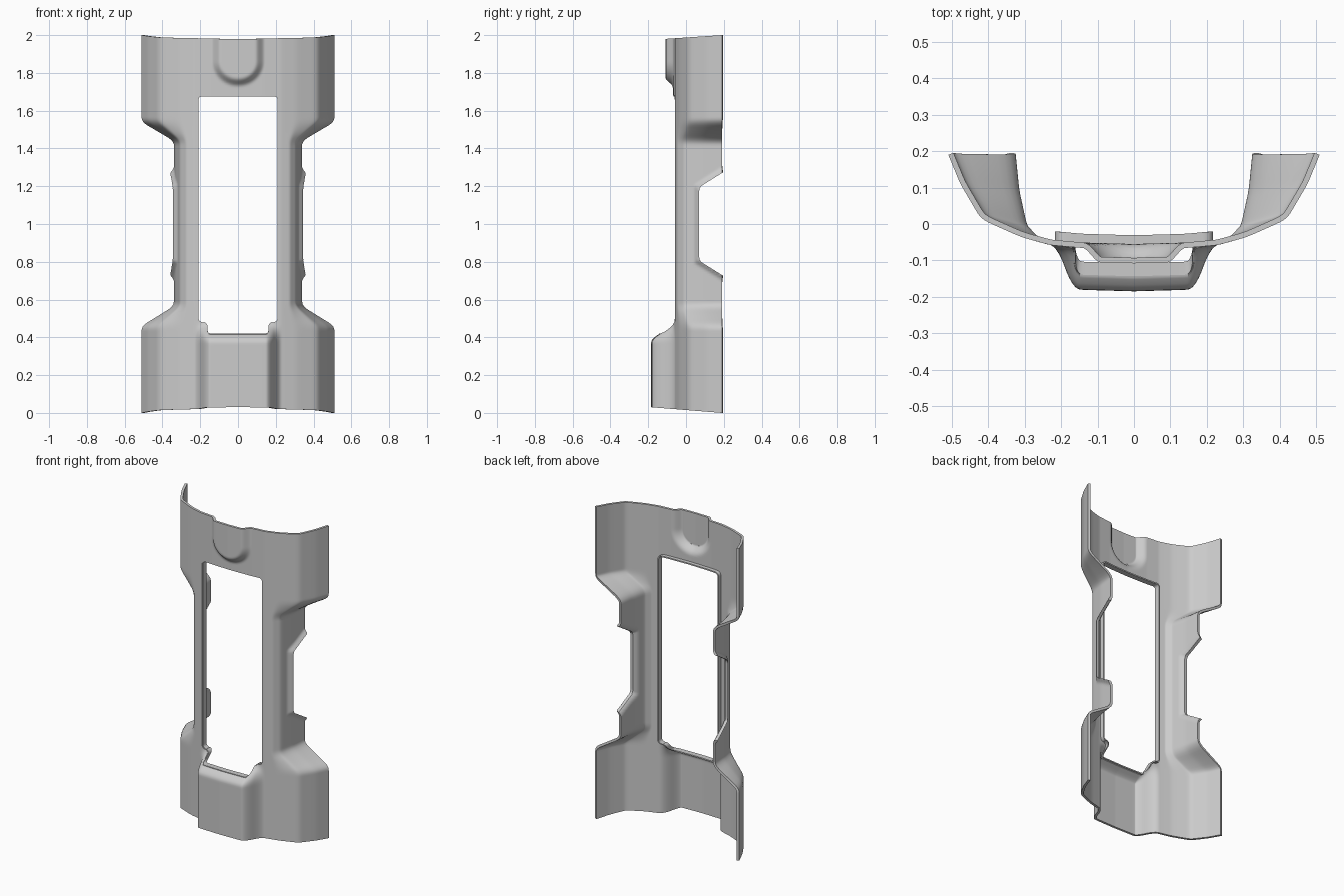
import bpy
import math
from mathutils import Vector

if "Cube" in bpy.data.objects:
    bpy.data.objects.remove(bpy.data.objects["Cube"])


def clamp(t):
    return max(0.0, min(1.0, t))


def smooth(t):
    t = clamp(t)
    return t * t * (3 - 2 * t)


def ramp(z, a, b):
    """Linear 0..1 ramp with softened ends."""
    return sum(clamp((z + k * 0.006 - a) / (b - a)) for k in range(-3, 4)) / 7


def make(name, verts, faces):
    mesh = bpy.data.meshes.new(name)
    mesh.from_pydata(verts, [], faces)
    ob = bpy.data.objects.new(name, mesh)
    bpy.context.collection.objects.link(ob)
    return ob


def rounded(points, r, n=5):
    """Closed 2D outline with rounded corners and short edges."""
    out = []
    for i, p in enumerate(points):
        p = Vector(p)
        a = (Vector(points[i - 1]) - p).normalized() * r
        b = (Vector(points[(i + 1) % len(points)]) - p).normalized() * r
        for k in range(n + 1):
            t = k / n
            out.append(p + a * (1 - t) ** 2 + b * t ** 2)
    dense = []
    for i, p in enumerate(out):
        q = out[(i + 1) % len(out)]
        m = max(1, math.ceil((q - p).length / 0.02))
        dense += [p.lerp(q, k / m) for k in range(m)]
    return dense


def prism(name, ring_a, ring_b):
    n = len(ring_a)
    faces = [(i, (i + 1) % n, n + (i + 1) % n, n + i) for i in range(n)]
    faces += [tuple(range(n))[::-1], tuple(range(n, 2 * n))]
    ob = make(name, ring_a + ring_b, faces)
    ob.hide_render = True
    return ob


def bake(ob):
    """Apply all modifiers and shade smooth."""
    dg = bpy.context.evaluated_depsgraph_get()
    mesh = bpy.data.meshes.new_from_object(ob.evaluated_get(dg))
    ob.modifiers.clear()
    ob.data = mesh
    bpy.ops.object.select_all(action='DESELECT')
    ob.select_set(True)
    bpy.context.view_layer.objects.active = ob
    bpy.ops.object.shade_smooth_by_angle(angle=math.radians(35))


# Half cross-sections (x, y): wide end bands and narrow middle
WIDE = [(0, -.07), (.14, -.066), (.23, -.058), (.31, -.036), (.42, .013), (.477, .11), (.51, .19)]
SLIM = [(0, -.07), (.14, -.066), (.23, -.058), (.275, -.046), (.308, -.01), (.33, .09), (.34, .19)]
STEPS = [18, 22, 10, 10, 12, 10]


def sample(section):
    pts = []
    for a, b, n in zip(section, section[1:], STEPS):
        pts += [Vector(a).lerp(Vector(b), k / n) for k in range(n)]
    pts.append(Vector(section[-1]))
    for _ in range(4):
        pts = [pts[0]] + [(pts[i - 1] + 2 * pts[i] + pts[i + 1]) / 4
                          for i in range(1, len(pts) - 1)] + [pts[-1]]
    return pts


def bulge(x, z):
    """Forward swelling: bottom box and rounded top boss."""
    x = abs(x)
    box = 0.115 * clamp(ramp(x, .212, .168)) if x < .24 else 0
    box *= 1 - ramp(z, .39, .465)
    d = math.hypot(x, min(0, z - 1.87))
    boss = 0.038 * smooth((.142 - d) / .05)
    return box + boss


def front_y(x, z):
    x = abs(x)
    base = -.07 + .004 * x / .14 if x < .14 else -.066 + .008 * (x - .14) / .09
    return base - bulge(x, z)


# Lofted body shell
wide, slim = sample(WIDE), sample(SLIM)
nu = len(wide)
rows = 180
verts = []
for j in range(rows + 1):
    z = 2 * j / rows
    s = ramp(z, .46, .565) * (1 - ramp(z, 1.44, 1.54))
    half = []
    for w, m in zip(wide, slim):
        p = w.lerp(m, s)
        x, y = p.x, p.y - bulge(p.x, z)
        # outward lip round the side notch
        if y > 0:
            d = max(.07 - y, (abs(z - 1) - .19 - (y - .07) * .62) * .85, 0)
            x += .02 * smooth(1 - d / .03) * s
        # slanted top and bottom edges
        zz = z + .03 * (.19 - y) / .375 * clamp(1 - z / .3)
        zz -= .02 * (.19 - y) / .3 * clamp((z - 1.7) / .3)
        half.append((x, y, zz))
    verts += [(-x, y, zz) for x, y, zz in half[:0:-1]] + half
n = 2 * nu - 1
faces = [(j * n + i, j * n + i + 1, (j + 1) * n + i + 1, (j + 1) * n + i)
         for j in range(rows) for i in range(n - 1)]
shell = make("body_shell", verts, faces)
mod = shell.modifiers.new("thickness", 'SOLIDIFY')
mod.thickness, mod.offset = 0.015, -1

# Window opening, stepped at the bottom
right = [(.165, .415), (.165, .478), (.213, .478), (.213, 1.68)]
outline = rounded(right + [(-x, z) for x, z in right[::-1]], .025)
window = prism("window_cutter", [(p.x, -.5, p.y) for p in outline],
               [(p.x, .15, p.y) for p in outline])

# Side notches
notch = rounded([(.07, .805), (.07, 1.195), (.19, 1.27), (.4, 1.4), (.4, .6), (.19, .73)], .02)
notches = prism("notch_cutter", [(-.7, p.x, p.y) for p in notch],
                [(.7, p.x, p.y) for p in notch])

for cutter in (window, notches):
    mod = shell.modifiers.new("cut", 'BOOLEAN')
    mod.operation, mod.solver, mod.object = 'DIFFERENCE', 'EXACT', cutter
    # make cutter normals consistent
    bpy.context.view_layer.objects.active = cutter
    bpy.ops.object.mode_set(mode='EDIT')
    bpy.ops.mesh.select_all(action='SELECT')
    bpy.ops.mesh.normals_make_consistent(inside=False)
    bpy.ops.object.mode_set(mode='OBJECT')
bake(shell)
for cutter in (window, notches):
    bpy.data.objects.remove(cutter)

# Flange turned back round the window
k = len(outline)
ring = [(p.x, front_y(p.x, p.y) + .003, p.y) for p in outline]
ring += [(x, y + .036, z) for x, y, z in ring]
rim = make("window_flange", ring,
           [(i, (i + 1) % k, k + (i + 1) % k, k + i) for i in range(k)])
mod = rim.modifiers.new("thickness", 'SOLIDIFY')
mod.thickness, mod.offset = 0.008, 0
bake(rim)
